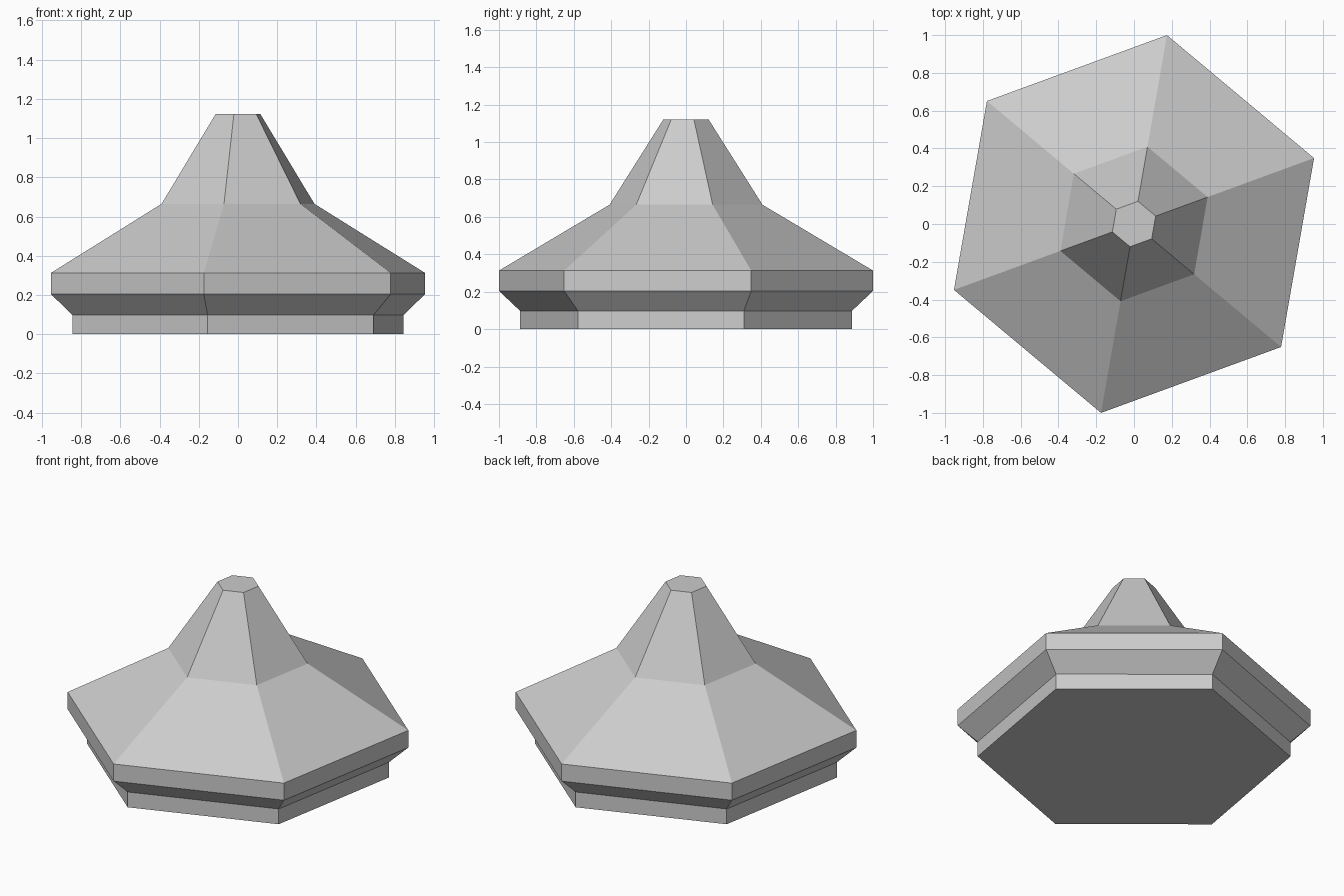
import bpy
import bmesh
from math import cos, sin, radians

if "Cube" in bpy.data.objects:
    bpy.data.objects.remove(bpy.data.objects["Cube"], do_unlink=True)

SIDES = 6
TURN = radians(20.1)

# Plain grey finish
grey = bpy.data.materials.new("light grey")
grey.use_nodes = True
colour = (0.6, 0.6, 0.6, 1)
grey.diffuse_color = colour
grey.node_tree.nodes["Principled BSDF"].inputs["Base Color"].default_value = colour


def hexagonal_solid(name, profile, material):
    """Closed flat-sided solid from a (radius, height) profile, bottom to top."""
    bm = bmesh.new()
    step = radians(360 / SIDES)
    rings = [[bm.verts.new((r * cos(TURN + i * step), r * sin(TURN + i * step), z))
              for i in range(SIDES)] for r, z in profile]
    for low, high in zip(rings, rings[1:]):
        for i in range(SIDES):
            j = (i + 1) % SIDES
            bm.faces.new((low[i], low[j], high[j], high[i]))
    bm.faces.new(rings[0][::-1])
    bm.faces.new(rings[-1])
    mesh = bpy.data.meshes.new(name)
    bm.to_mesh(mesh)
    bm.free()
    mesh.materials.append(material)
    obj = bpy.data.objects.new(name, mesh)
    bpy.context.collection.objects.link(obj)
    return obj


# Plinth, flared underside, upright rim, sloping roof and steep truncated peak
hexagonal_solid("hexagonal_roof_cap", [
    (0.9, 0), (0.9, 0.097),
    (1.015, 0.204), (1.015, 0.313),
    (0.415, 0.665), (0.122, 1.122),
], grey)
